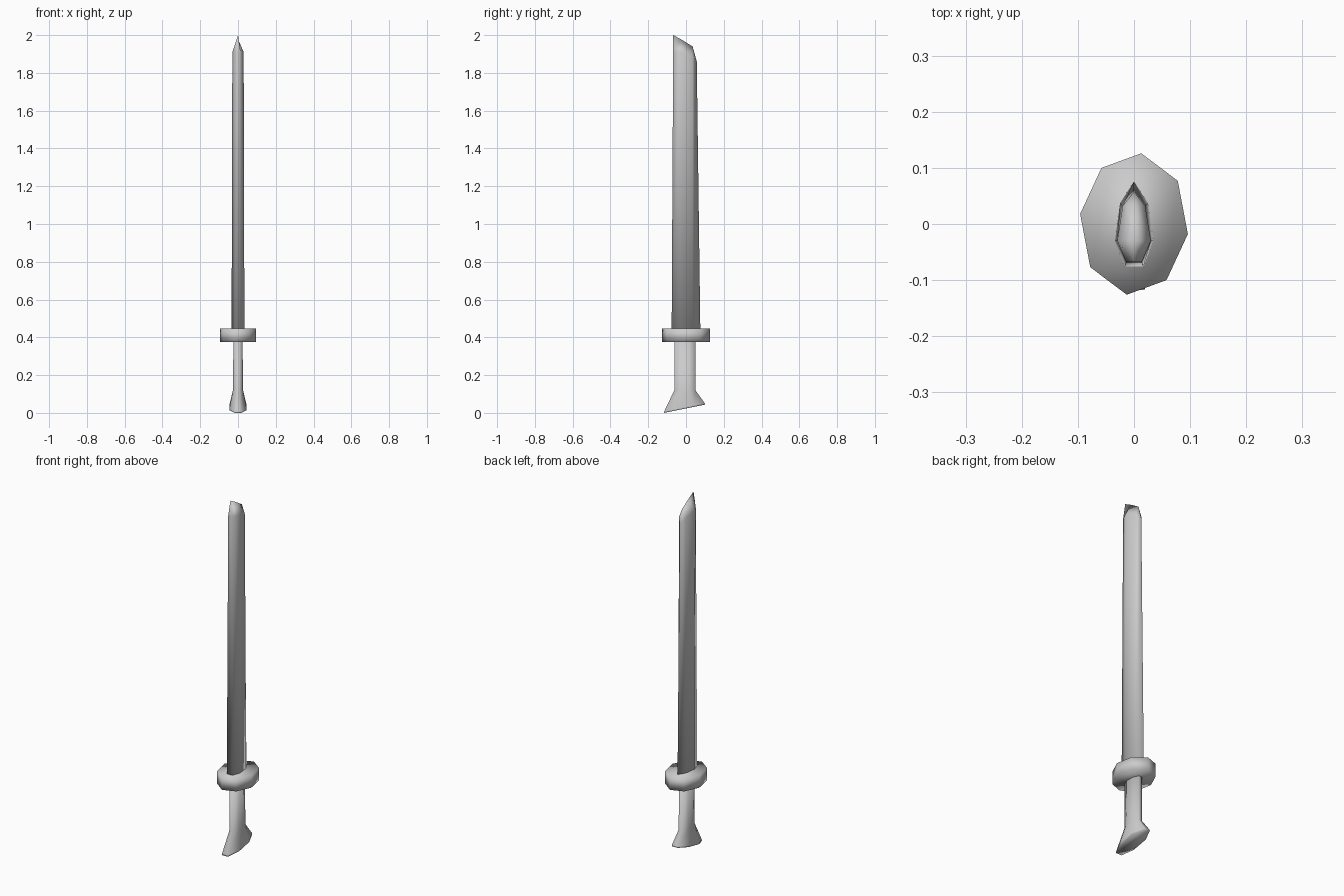
import bpy, bmesh, math

if "Cube" in bpy.data.objects:
    bpy.data.objects.remove(bpy.data.objects["Cube"])

steel = bpy.data.materials.new("grey_steel")
steel.diffuse_color = (0.6, 0.6, 0.6, 1)
steel.use_nodes = True
steel.node_tree.nodes["Principled BSDF"].inputs["Base Color"].default_value = steel.diffuse_color


def loft(name, rings, caps=(True, True)):
    """Skin a stack of equal-length rings into a smooth solid."""
    bm = bmesh.new()
    loops = [[bm.verts.new(p) for p in ring] for ring in rings]
    n = len(loops[0])
    for a, b in zip(loops, loops[1:]):
        for i in range(n):
            j = (i + 1) % n
            bm.faces.new((a[i], a[j], b[j], b[i]))
    if caps[0]:
        bm.faces.new(loops[0][::-1])
    if caps[1]:
        bm.faces.new(loops[-1])
    bmesh.ops.remove_doubles(bm, verts=bm.verts, dist=0.0005)
    bmesh.ops.recalc_face_normals(bm, faces=bm.faces)
    for f in bm.faces:
        f.smooth = True
    mesh = bpy.data.meshes.new(name)
    bm.to_mesh(mesh)
    bm.free()
    mesh.materials.append(steel)
    ob = bpy.data.objects.new(name, mesh)
    bpy.context.collection.objects.link(ob)
    return ob


def blade_ring(half):
    """Mirror a spine-to-edge half profile; the last point lies on x = 0."""
    return half + [(-x, y, z) for x, y, z in half[-2::-1]]


# Single-edged blade, flat spine in front, ending in a slanted point
loft("blade", [
    blade_ring([(0.017, -0.076, 0.43), (0.034, -0.03, 0.43), (0.025, 0.037, 0.43), (0, 0.076, 0.43)]),
    blade_ring([(0.014, -0.068, 1.91), (0.030, -0.03, 1.91), (0.020, 0.033, 1.89), (0, 0.057, 1.86)]),
    blade_ring([(0, -0.068, 2.0), (0, -0.03, 1.98), (0, 0.035, 1.94), (0, 0.057, 1.86)]),
], caps=(True, False))

# Eight-sided oval guard, turned slightly
outline = [(0.013, 0.126), (0.078, 0.077), (0.096, -0.018), (0.058, -0.1)]
outline += [(-x, -y) for x, y in outline]
loft("guard", [[(x, y, z) for x, y in outline] for z in (0.375, 0.446)])


def oval(rx, ry, cy, z, tilt=0.0):
    """Eight-sided oval with flat ends, tilted along y."""
    pts = []
    for i in range(8):
        a = math.radians(22.5 + 45 * i)
        x = rx * math.cos(a) / math.cos(math.radians(22.5))
        dy = ry * math.sin(a) / math.cos(math.radians(22.5))
        pts.append((x, cy + dy, z + tilt * dy))
    return pts


# Grip flaring into a slanted pommel
loft("grip_and_pommel", [
    oval(0.044, 0.110, -0.008, 0.022, 0.2),
    oval(0.046, 0.107, -0.008, 0.030, 0.2),
    oval(0.027, 0.056, -0.006, 0.120),
    oval(0.024, 0.055, -0.006, 0.385),
])
